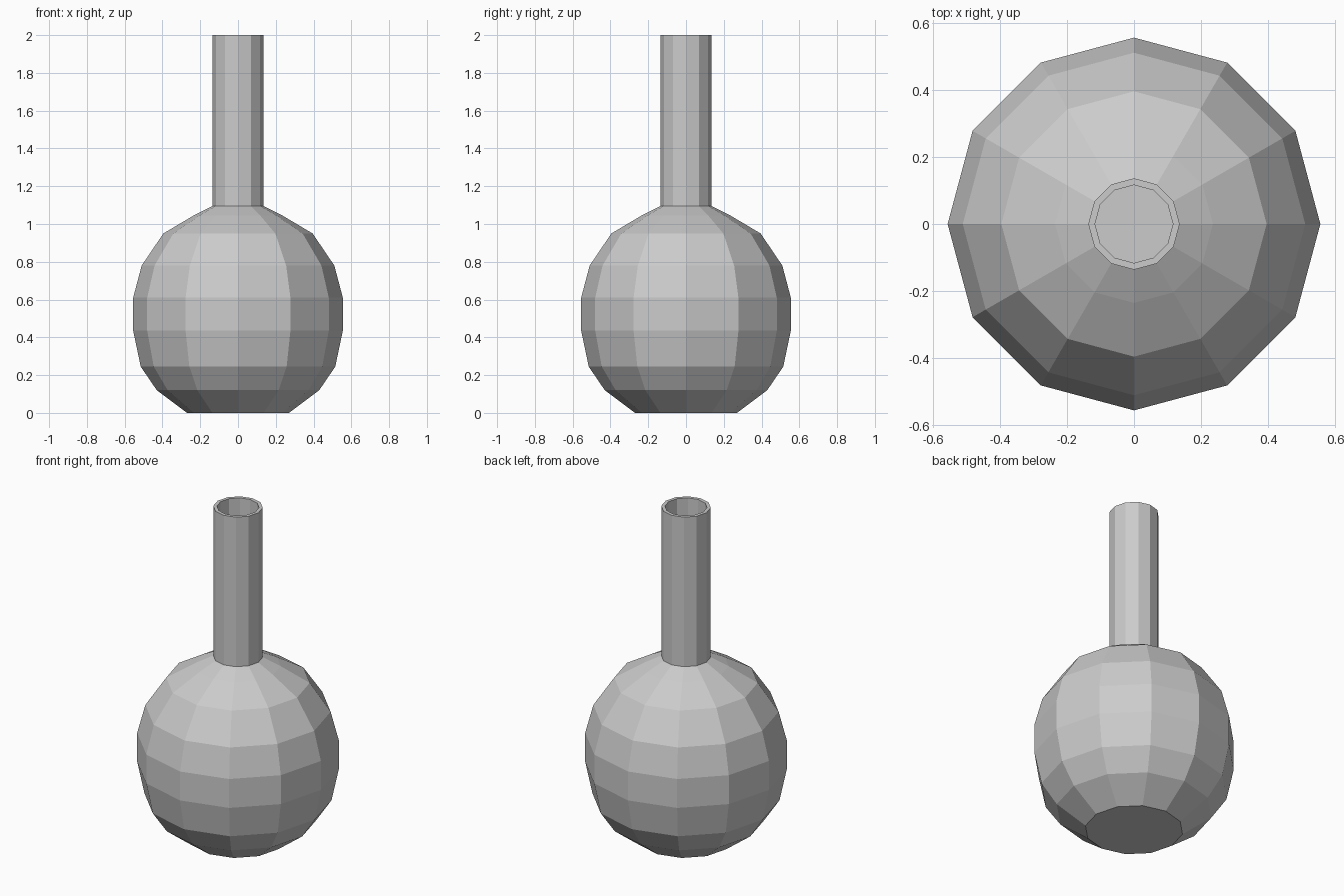
import bpy, bmesh
from math import cos, sin, tau

if "Cube" in bpy.data.objects:
    bpy.data.objects.remove(bpy.data.objects["Cube"])

SIDES = 12

# Outer wall from base to rim, then down the inside of the neck (radius, height)
PROFILE = [
    (0.27, 0.0), (0.43, 0.12), (0.515, 0.245), (0.555, 0.435),
    (0.555, 0.61), (0.51, 0.78), (0.395, 0.95), (0.235, 1.045),
    (0.136, 1.095), (0.136, 2.0), (0.116, 2.0), (0.116, 1.095),
]


def ring(bm, radius, z):
    return [bm.verts.new((radius * cos(tau * i / SIDES), radius * sin(tau * i / SIDES), z))
            for i in range(SIDES)]


bm = bmesh.new()
rings = [ring(bm, r, z) for r, z in PROFILE]

# Flat base, facing down
bm.faces.new(reversed(rings[0]))

# Round body, neck, rim and neck lining
for low, high in zip(rings, rings[1:]):
    for i in range(SIDES):
        j = (i + 1) % SIDES
        bm.faces.new((low[i], low[j], high[j], high[i]))

mesh = bpy.data.meshes.new("flask")
bm.to_mesh(mesh)
bm.free()
flask = bpy.data.objects.new("flask", mesh)
bpy.context.collection.objects.link(flask)
